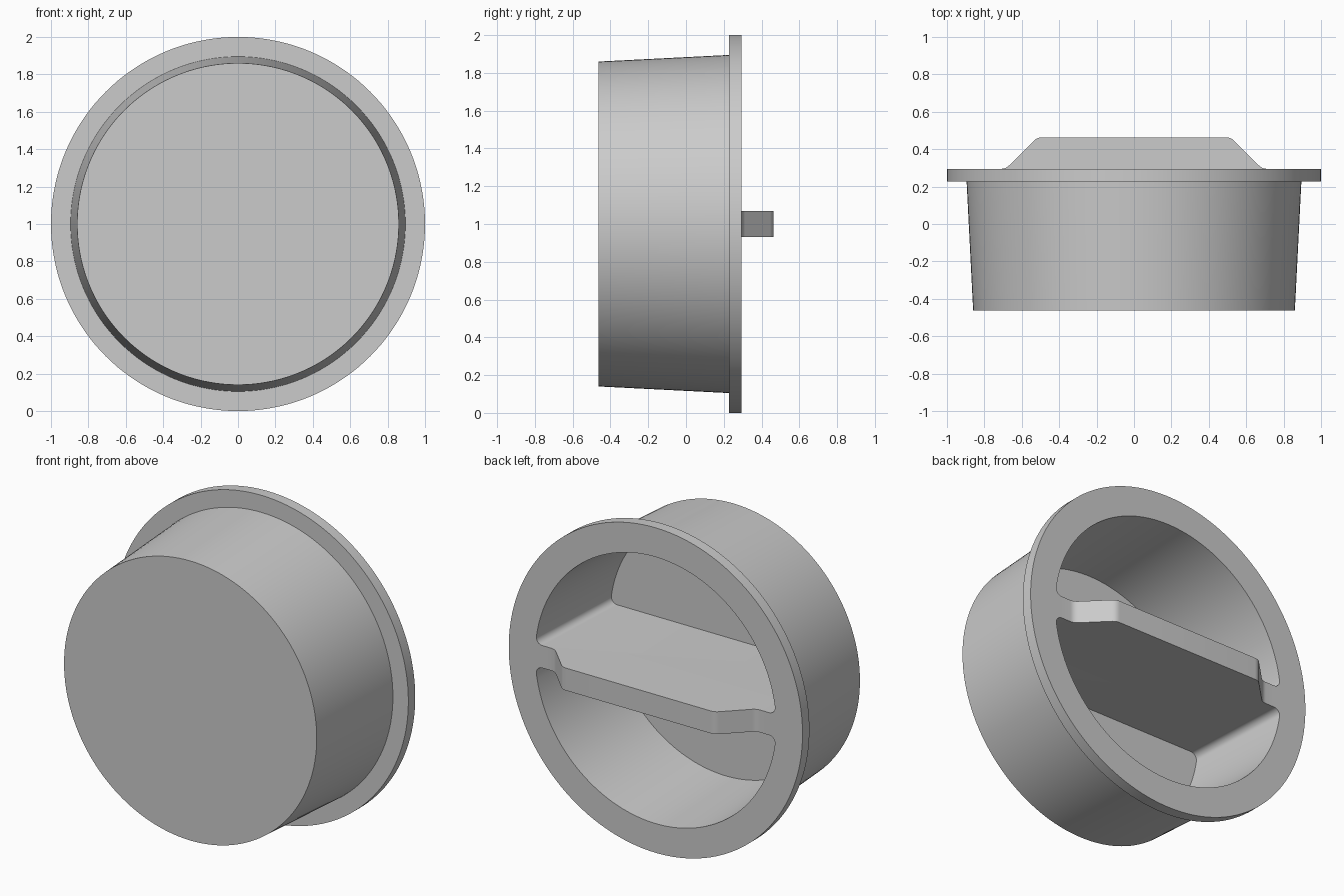
import bpy, bmesh
from math import sin, cos, pi, sqrt, atan2
from mathutils import Vector

cube = bpy.data.objects.get("Cube")
if cube:
    bpy.data.objects.remove(cube, do_unlink=True)

CENTRE_Z = 1.0
BACK, FRONT = 0.295, -0.463      # rear flange face and closed front
RIB_HALF = 0.069

grey = bpy.data.materials.new("plain grey")
grey.use_nodes = True
grey.diffuse_color = (0.6, 0.6, 0.6, 1)
grey.node_tree.nodes["Principled BSDF"].inputs["Base Color"].default_value = (0.6, 0.6, 0.6, 1)


def loft(name, rings):
    """Closed solid through rings of equal point count."""
    bm = bmesh.new()
    loops = [[bm.verts.new(p) for p in ring] for ring in rings]
    n = len(loops[0])
    for a, b in zip(loops, loops[1:]):
        for i in range(n):
            j = (i + 1) % n
            bm.faces.new((a[i], a[j], b[j], b[i]))
    bm.faces.new(loops[0])
    bm.faces.new(loops[-1])
    bmesh.ops.recalc_face_normals(bm, faces=bm.faces)
    mesh = bpy.data.meshes.new(name)
    bm.to_mesh(mesh)
    bm.free()
    mesh.materials.append(grey)
    obj = bpy.data.objects.new(name, mesh)
    bpy.context.collection.objects.link(obj)
    return obj


def circle(r, y, n=144):
    return [(r * cos(2 * pi * i / n), y, CENTRE_Z + r * sin(2 * pi * i / n)) for i in range(n)]


def arc(cx, cz, r, a0, a1, n):
    return [(cx + r * cos(a0 + (a1 - a0) * i / n), cz + r * sin(a0 + (a1 - a0) * i / n))
            for i in range(n + 1)]


def pocket_ring(r, y, side, fillet=0.04):
    """Half disc with rounded corners, above or below the rib."""
    cz = RIB_HALF + fillet
    cx = sqrt((r - fillet) ** 2 - cz ** 2)
    a = atan2(cz, cx)
    corner = arc(cx, cz, fillet, -pi / 2, a, 8)
    pts = corner + arc(0, 0, r, a, pi - a, 72)[1:-1] + [(-x, z) for x, z in reversed(corner)]
    return [(x, y, CENTRE_Z + side * z) for x, z in pts]


def rounded(prev, corner, nxt, t=0.026, n=6):
    """Points of a soft bend at a profile corner."""
    c = Vector(corner)
    a = c + (Vector(prev) - c).normalized() * t
    b = c + (Vector(nxt) - c).normalized() * t
    return [a * (1 - u) ** 2 + c * 2 * u * (1 - u) + b * u ** 2 for u in (i / n for i in range(n + 1))]


def combine(target, tool, operation):
    mod = target.modifiers.new(operation.lower(), 'BOOLEAN')
    mod.operation, mod.solver, mod.object = operation, 'EXACT', tool
    tool.hide_render = True
    bpy.context.view_layer.objects.active = target
    bpy.ops.object.modifier_apply(modifier=mod.name)
    bpy.data.objects.remove(tool, do_unlink=True)


# Tapered plug body with its rear flange
body = loft("plug_body", [circle(0.86, FRONT), circle(0.895, 0.228),
                          circle(1.0, 0.228), circle(1.0, BACK)])

# Grip ridge, made over-thick and trimmed by the pockets
top, foot, end = (0.518, 0.463), (0.686, BACK), (0.75, BACK)
half = [Vector((0.74, 0.26))] + rounded(end, foot, top) + rounded(foot, top, (0, 0.463))
outline = half + [Vector((-p.x, p.y)) for p in reversed(half)]
ridge = loft("grip_ridge", [[(p.x, p.y, CENTRE_Z + dz) for p in outline] for dz in (-0.1, 0.1)])
combine(body, ridge, 'UNION')

# Two pockets leave the central grip rib
for side in (1, -1):
    pocket = loft("pocket_cutter", [pocket_ring(0.786, -0.385, side),
                                    pocket_ring(0.82, BACK, side),
                                    pocket_ring(0.835, 0.6, side)])
    combine(body, pocket, 'DIFFERENCE')

bpy.ops.object.select_all(action='DESELECT')
body.select_set(True)
bpy.context.view_layer.objects.active = body
bpy.ops.object.shade_smooth_by_angle(angle=pi / 6)
